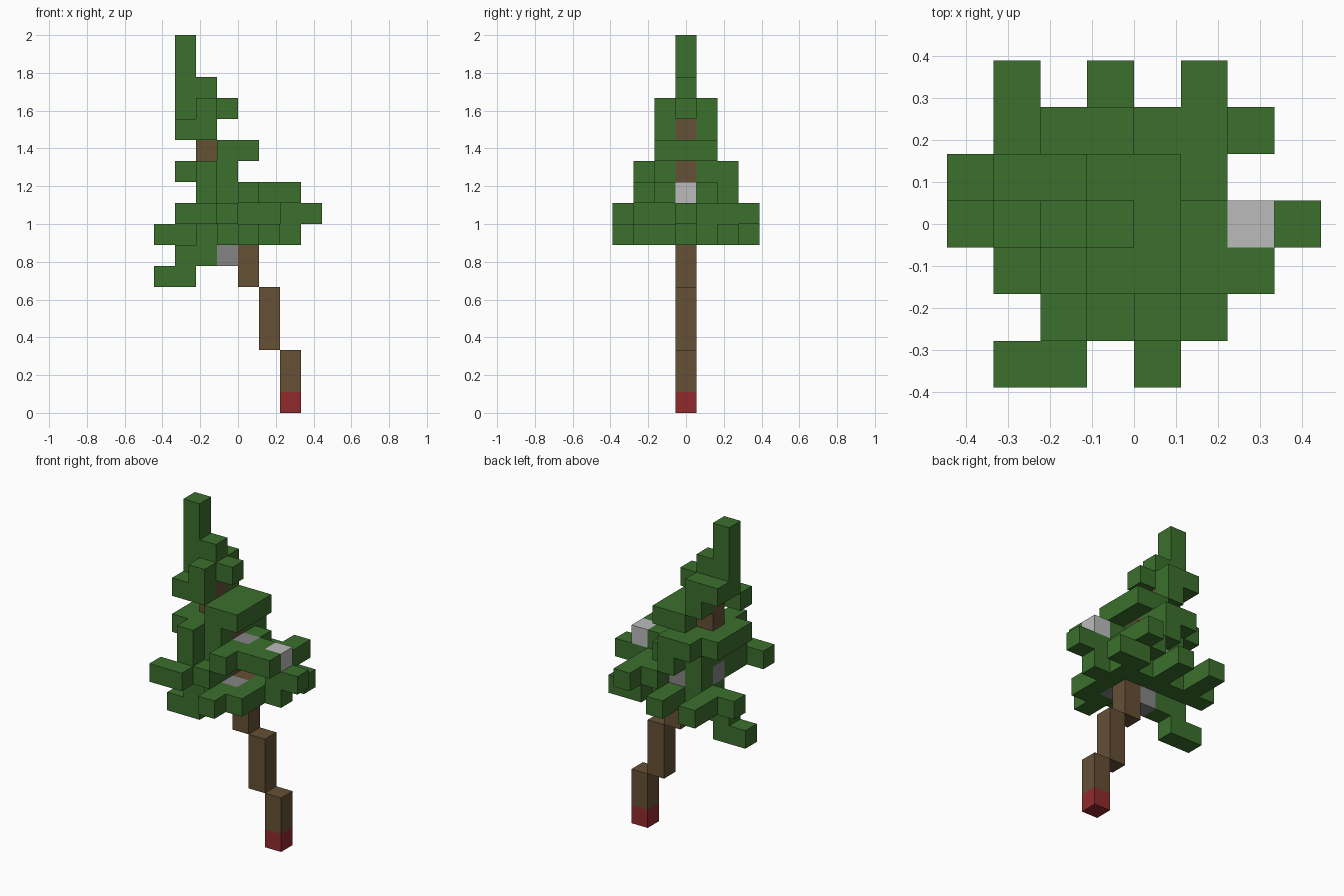
import bpy, bmesh
from mathutils import Vector

if "Cube" in bpy.data.objects:
    bpy.data.objects.remove(bpy.data.objects["Cube"])

UNIT = 2 / 18                       # edge of one block
CENTRE = Vector((4, 3.5, 0))        # grid centre


def material(name, colour):
    m = bpy.data.materials.new(name)
    m.use_nodes = True
    m.diffuse_color = (*colour, 1)
    m.node_tree.nodes["Principled BSDF"].inputs["Base Color"].default_value = (*colour, 1)
    return m


green = material("leaf green", (0.045, 0.162, 0.026))
brown = material("bark brown", (0.13, 0.08, 0.036))
red = material("base red", (0.28, 0.023, 0.026))
grey = material("twig grey", (0.235, 0.235, 0.235))
pale = material("pale grey", (0.5, 0.5, 0.5))

# Trunk: three-block steps leaning to one side
trunk = {(6 - z // 3, 3, z): brown for z in range(15)}
trunk[6, 3, 0] = red

# Twigs joining the foliage to the trunk
twigs = {c: grey for c in [(3, 3, 7), (4, 2, 8), (2, 3, 9), (3, 4, 9), (4, 3, 10)]}
twigs[6, 3, 10] = pale


def tier(levels):
    """Blocks from plans: each level lists its rows from back to front."""
    cells = {}
    for z, back, rows in levels:
        for r, row in enumerate(rows.split()):
            for x, mark in enumerate(row):
                if mark == "#":
                    cells[x, back - r, z] = green
    return cells


drooping_branch = tier([(6, 3, "##"), (7, 3, ".##")])

lower_foliage = tier([
    (8, 6, """.#.#....
              .#.#.##.
              ######..
              ..##.##.
              ...#.#..
              ....##..
              ....#..."""),
    (9, 6, """.....#..
              ....##..
              ..#.##..
              ......##
              ..##....
              ..##....
              .##.....""")])

middle_foliage = tier([
    (10, 5, """...#....
               ..###...
               ..#..#..
               ..#####.
               ..#.#..."""),
    (11, 5, """..##....
               .###....
               .##.....
               .###....
               ..#.....""")])

upper_foliage = tier([
    (12, 4, "...## ...## ...##"),
    (13, 4, "..#. .... .##."),
    (14, 4, ".##. .#.# ..#."),
    (15, 3, ".##")])

treetop = tier([(z, 3, ".#") for z in (16, 17)])

parts = {"trunk": trunk, "twigs": twigs, "drooping_branch": drooping_branch,
         "lower_foliage": lower_foliage, "middle_foliage": middle_foliage,
         "upper_foliage": upper_foliage, "treetop": treetop}
filled = {c for cells in parts.values() for c in cells}


def build(name, cells):
    """Make the outer faces of a group of blocks, merged where flat."""
    mesh = bpy.data.meshes.new(name)
    mats = list(dict.fromkeys(cells.values()))
    for m in mats:
        mesh.materials.append(m)
    bm = bmesh.new()
    for cell, mat in cells.items():
        mid = Vector(cell) + Vector((0.5, 0.5, 0.5))
        for axis in range(3):
            for sign in (-1, 1):
                n = Vector((0, 0, 0))
                n[axis] = sign
                if tuple(int(c + d) for c, d in zip(cell, n)) in filled:
                    continue
                u = Vector((0, 0, 0))
                u[(axis + 1) % 3] = 1
                v = n.cross(u)
                corners = [mid + (n + a * u + b * v) / 2
                           for a, b in ((-1, -1), (1, -1), (1, 1), (-1, 1))]
                face = bm.faces.new([bm.verts.new((p - CENTRE) * UNIT) for p in corners])
                face.material_index = mats.index(mat)
    bmesh.ops.remove_doubles(bm, verts=bm.verts[:], dist=0.001)
    bmesh.ops.dissolve_limit(bm, angle_limit=0.01, verts=bm.verts[:],
                             edges=bm.edges[:], delimit={"MATERIAL"})
    bm.to_mesh(mesh)
    bm.free()
    bpy.context.collection.objects.link(bpy.data.objects.new(name, mesh))


for part, cells in parts.items():
    build(part, cells)
